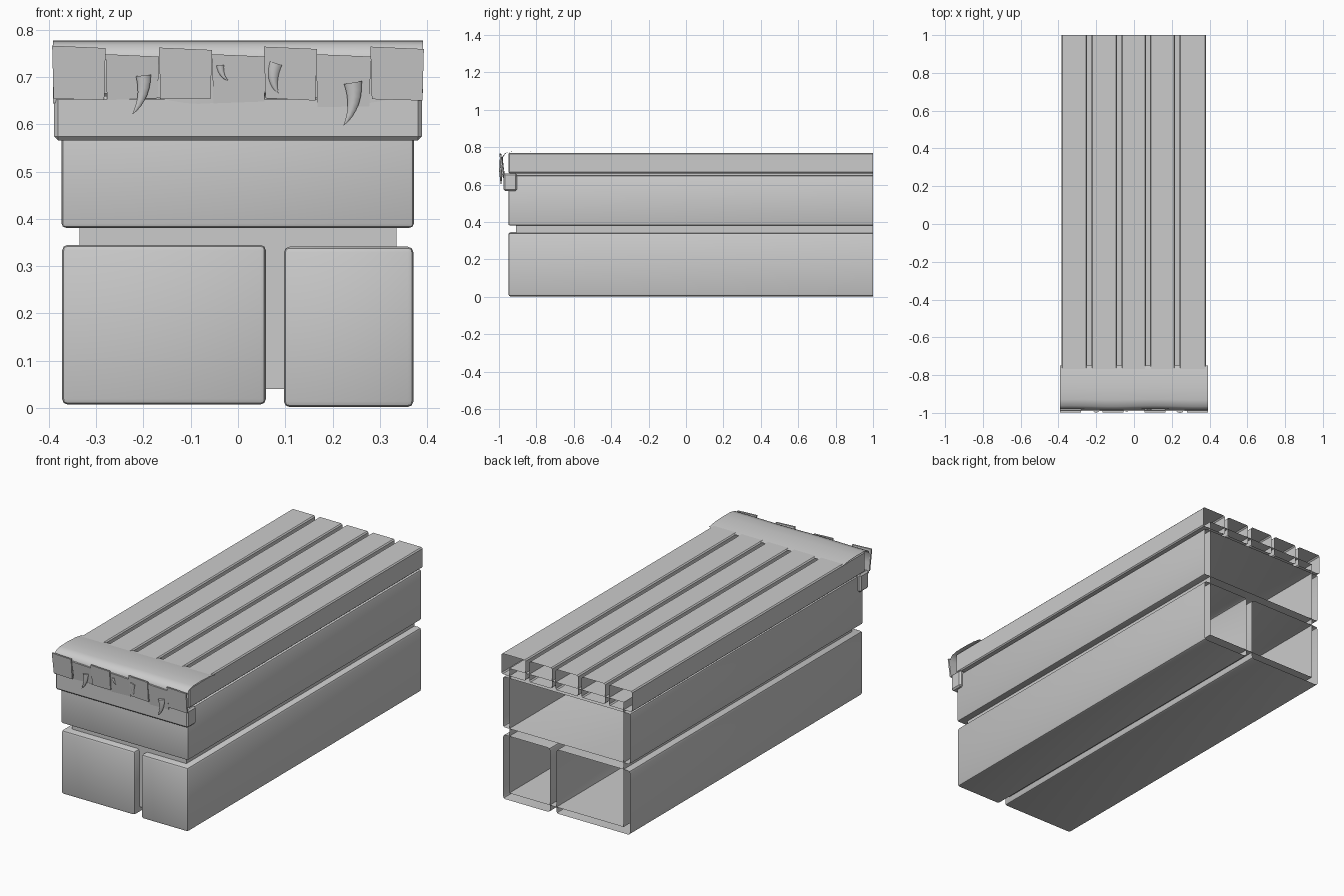
import bpy, bmesh, math
from mathutils import Vector

old = bpy.data.objects.get("Cube")
if old:
    bpy.data.objects.remove(old, do_unlink=True)

grey = bpy.data.materials.new("plain grey")
grey.use_nodes = True
grey.diffuse_color = (0.6, 0.6, 0.6, 1)
grey.node_tree.nodes["Principled BSDF"].inputs["Base Color"].default_value = (0.6, 0.6, 0.6, 1)


def finish(name, bm, angle=35):
    """Turn a bmesh into a smooth-shaded object with sharp edges kept."""
    bmesh.ops.recalc_face_normals(bm, faces=bm.faces)
    mesh = bpy.data.meshes.new(name)
    bm.to_mesh(mesh)
    bm.free()
    mesh.materials.append(grey)
    obj = bpy.data.objects.new(name, mesh)
    bpy.context.collection.objects.link(obj)
    bpy.ops.object.select_all(action="DESELECT")
    obj.select_set(True)
    bpy.context.view_layer.objects.active = obj
    bpy.ops.object.shade_smooth_by_angle(angle=math.radians(angle))
    return obj


def block(name, x, y, z, bevel=0.0, open_back=True, segments=2):
    """Bevelled box between (min, max) pairs, with the back left open if asked."""
    bm = bmesh.new()
    bmesh.ops.create_cube(bm, size=1)
    for v in bm.verts:
        v.co = [r[0] if c < 0 else r[1] for c, r in zip(v.co, (x, y, z))]
    if open_back:
        back = [f for f in bm.faces if f.calc_center_median().y > y[1] - 1e-4]
        bmesh.ops.delete(bm, geom=back, context="FACES")
    if bevel:
        edges = [e for e in bm.edges if len(e.link_faces) == 2]
        bmesh.ops.bevel(bm, geom=edges, offset=bevel, segments=segments,
                        affect="EDGES", profile=0.5)
    return finish(name, bm)


# Stone body: recessed core with three large blocks around it
block("core", (-0.335, 0.335), (-0.91, 1), (0.04, 0.70))
block("lower_right_block", (-0.372, 0.059), (-0.95, 1), (0.007, 0.345), 0.012)
block("lower_left_block", (0.097, 0.371), (-0.95, 1), (0.002, 0.341), 0.012)
block("middle_block", (-0.373, 0.372), (-0.95, 1), (0.381, 0.648), 0.009)

# Long slabs on top, separated by narrow grooves
grooves = [-0.237, -0.078, 0.074, 0.229]
starts = [-0.385] + [g + 0.011 for g in grooves]
ends = [g - 0.011 for g in grooves] + [0.381]
for i, (a, b) in enumerate(zip(starts, ends)):
    block(f"top_slab_{i + 1}", (a, b), (-0.95, 1), (0.66, 0.769), 0.006, segments=1)

# Cross beam on the front
block("front_beam", (-0.389, 0.389), (-0.976, -0.904), (0.566, 0.66), 0.008,
      open_back=False, segments=1)

# Hide draped over the front edge
profile = [(-0.75, 0.766), (-0.80, 0.774), (-0.87, 0.777), (-0.93, 0.776),
           (-0.965, 0.768), (-0.982, 0.745), (-0.979, 0.70), (-0.974, 0.655)]
bm = bmesh.new()
columns = 28
rows = []
for i in range(columns + 1):
    x = -0.391 + 0.782 * i / columns
    row = []
    for j, (y, z) in enumerate(profile):
        wave = 0.004 * math.sin(x * 14) * j / len(profile)
        sag = 0.012 * math.sin(x * 19) if j == len(profile) - 1 else 0
        row.append(bm.verts.new((x, y + wave, z + sag)))
    rows.append(row)
for r, s in zip(rows, rows[1:]):
    for j in range(len(profile) - 1):
        bm.faces.new((r[j], s[j], s[j + 1], r[j + 1]))
finish("draped_hide", bm, 50)

# Overlapping flaps along the front: left, right, top, bottom at each side
flaps = [(-0.393, -0.28, 0.766, 0.654, 0.651), (-0.28, -0.167, 0.748, 0.651, 0.655),
         (-0.167, -0.055, 0.762, 0.653, 0.653), (-0.055, 0.059, 0.748, 0.644, 0.648),
         (0.055, 0.167, 0.764, 0.655, 0.65), (0.165, 0.281, 0.748, 0.636, 0.638),
         (0.28, 0.393, 0.764, 0.653, 0.65)]
for i, (a, b, top, low_a, low_b) in enumerate(flaps):
    bm = bmesh.new()
    front = -0.997 if i % 2 == 0 else -0.991
    outline = [(a, top), (b, top - 0.005), (b - 0.003, low_b), (a + 0.003, low_a)]
    rings = [[bm.verts.new((x, front + d + (0.013 if z < 0.7 else 0), z))
              for x, z in outline] for d in (0, 0.009)]
    bm.faces.new(rings[0])
    bm.faces.new(rings[1][::-1])
    for k in range(4):
        n = (k + 1) % 4
        bm.faces.new((rings[0][k], rings[1][k], rings[1][n], rings[0][n]))
    finish(f"front_flap_{i + 1}", bm)


def fang(name, root, bend, tip, radius):
    """Curved cone swept along a quadratic arc in the front plane."""
    root, bend, tip = (Vector((p[0], -0.989, p[1])) for p in (root, bend, tip))
    bm = bmesh.new()
    sides, steps = 8, 7
    rings = []
    for s in range(steps):
        t = s / steps
        p = root * (1 - t) ** 2 + bend * 2 * t * (1 - t) + tip * t * t
        along = ((bend - root) * (1 - t) + (tip - bend) * t).normalized()
        across = along.cross(Vector((0, 1, 0)))
        r = radius * (1 - t) ** 0.8
        rings.append([bm.verts.new(p + across * r * math.cos(q)
                                   + Vector((0, 0.6 * r * math.sin(q), 0)))
                      for q in (2 * math.pi * k / sides for k in range(sides))])
    point = bm.verts.new(tip)
    bm.faces.new(rings[0])
    for k in range(sides):
        n = (k + 1) % sides
        for r, s in zip(rings, rings[1:]):
            bm.faces.new((r[k], r[n], s[n], s[k]))
        bm.faces.new((rings[-1][k], rings[-1][n], point))
    finish(name, bm, 50)


# Hanging fangs
fang("fang_1", (-0.200, 0.703), (-0.195, 0.655), (-0.224, 0.620), 0.016)
fang("fang_2", (-0.038, 0.725), (-0.036, 0.700), (-0.020, 0.692), 0.008)
fang("fang_3", (0.080, 0.729), (0.067, 0.690), (0.086, 0.664), 0.016)
fang("fang_4", (0.243, 0.688), (0.252, 0.635), (0.223, 0.597), 0.019)
